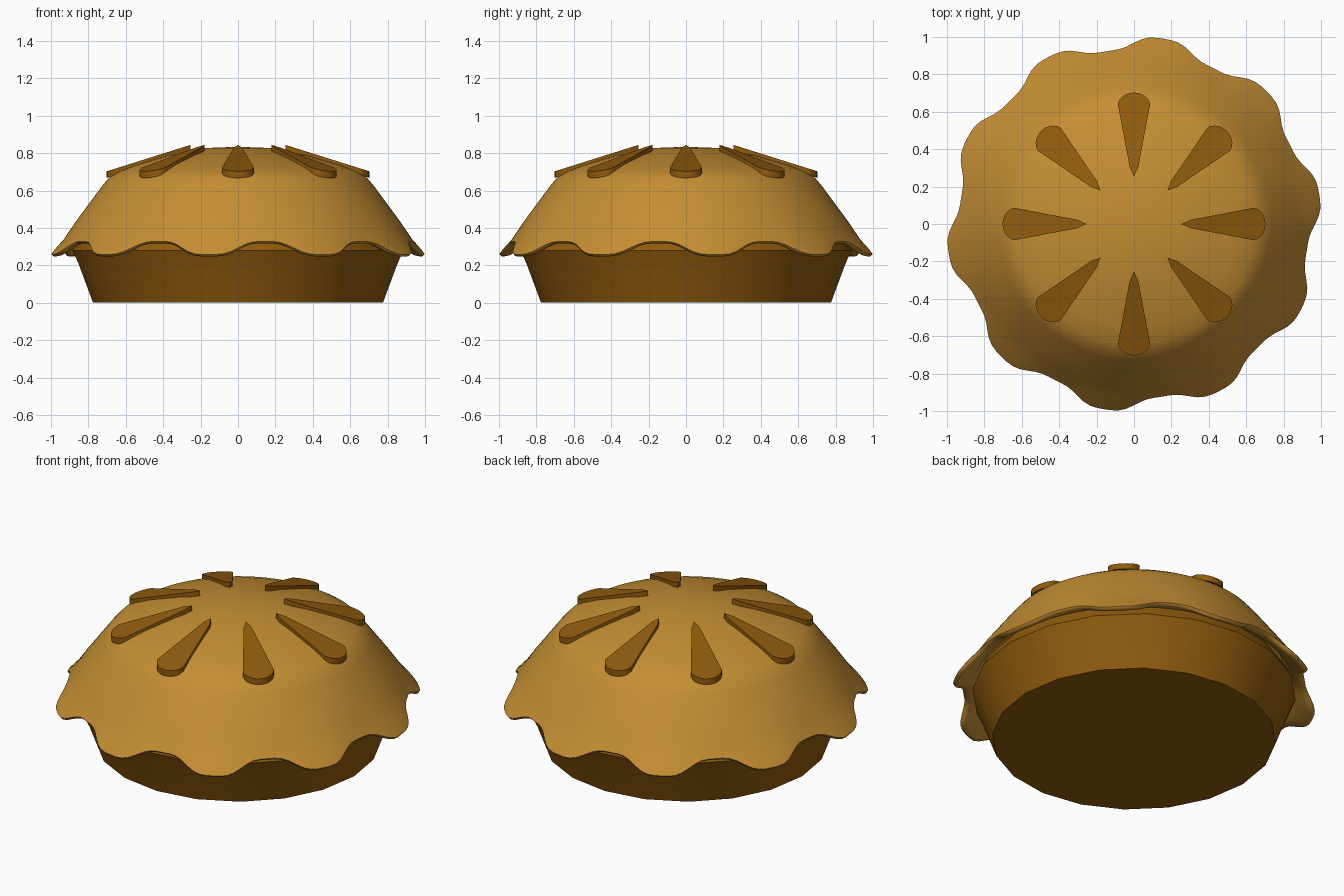
import bpy, bmesh, math
from math import sin, cos, pi, radians

if "Cube" in bpy.data.objects:
    bpy.data.objects.remove(bpy.data.objects["Cube"])


def material(name, rgb):
    m = bpy.data.materials.new(name)
    m.diffuse_color = (*rgb, 1)
    m.use_nodes = True
    m.node_tree.nodes["Principled BSDF"].inputs["Base Color"].default_value = m.diffuse_color
    return m


LIGHT = material("golden crust", (0.56, 0.27, 0.033))
DARK = material("dark crust", (0.28, 0.105, 0.004))


def finish(bm, name, mat, angle):
    bmesh.ops.recalc_face_normals(bm, faces=bm.faces)
    me = bpy.data.meshes.new(name)
    bm.to_mesh(me)
    bm.free()
    me.materials.append(mat)
    ob = bpy.data.objects.new(name, me)
    bpy.context.collection.objects.link(ob)
    bpy.ops.object.select_all(action='DESELECT')
    ob.select_set(True)
    bpy.context.view_layer.objects.active = ob
    bpy.ops.object.shade_smooth_by_angle(angle=radians(angle))
    return ob


def lathe(name, profile, n, mat, angle):
    """Revolve profile(angle) -> [(r, z)...]; the first ring is capped."""
    bm = bmesh.new()
    cols = []
    for i in range(n):
        a = 2 * pi * i / n
        cols.append([bm.verts.new((r * cos(a), r * sin(a), z)) for r, z in profile(a)])
    for i in range(n):
        p, q = cols[i], cols[(i + 1) % n]
        for k in range(len(p) - 1):
            bm.faces.new((p[k], q[k], q[k + 1], p[k + 1]))
    bm.faces.new([c[0] for c in cols])
    return finish(bm, name, mat, angle)


# Base: low-sided flared crust with a softly rounded top
lathe("pie_base", lambda a: [(0.775, 0), (0.853, 0.21), (0.885, 0.28), (0.84, 0.36)],
      20, DARK, 50)


# Lid: smooth dome whose rim droops in ten lobes
def lid_profile(a):
    c = 0.5 + 0.5 * cos(10 * (a - radians(9)))
    w = c * c * (3 - 2 * c)
    re, ze = 0.935 + 0.068 * w, 0.332 - 0.07 * w
    mid = (0.87 + (re - 0.87) * 0.55, 0.43 + (ze - 0.43) * 0.62)
    return [(0.02, 0.833), (0.18, 0.827), (0.36, 0.79), (0.55, 0.735), (0.64, 0.70),
            (0.69, 0.668), (0.73, 0.62), (0.80, 0.525), (0.87, 0.43), mid,
            (re - 0.008, ze + 0.008), (re, ze - 0.004), (re - 0.01, ze - 0.015),
            (re - 0.035, ze - 0.01), (0.875, 0.325), (0.82, 0.42)]


lathe("pie_lid", lid_profile, 160, LIGHT, 60)


# Vents: tilted teardrop plates around the top
def vent(i):
    outline = [(0.255, 0.0), (0.30, -0.022), (0.46, -0.052)]
    for k in range(11):
        t = radians(-80 + 160 * k / 10)
        outline.append((0.628 + 0.075 * cos(t), 0.088 * sin(t)))
    outline += [(0.46, 0.052), (0.30, 0.022)]
    a = i * pi / 4
    bm = bmesh.new()
    rings = []
    for drop in (0.0, 0.035):
        rings.append([bm.verts.new((x * cos(a) - y * sin(a), x * sin(a) + y * cos(a),
                                    0.842 - (x - 0.26) * 0.315 - drop)) for x, y in outline])
    top, low = rings
    n = len(top)
    bm.faces.new(top)
    bm.faces.new(low[::-1])
    for k in range(n):
        j = (k + 1) % n
        bm.faces.new((top[k], low[k], low[j], top[j]))
    finish(bm, f"vent_{i + 1}", DARK, 35)


for i in range(8):
    vent(i)
